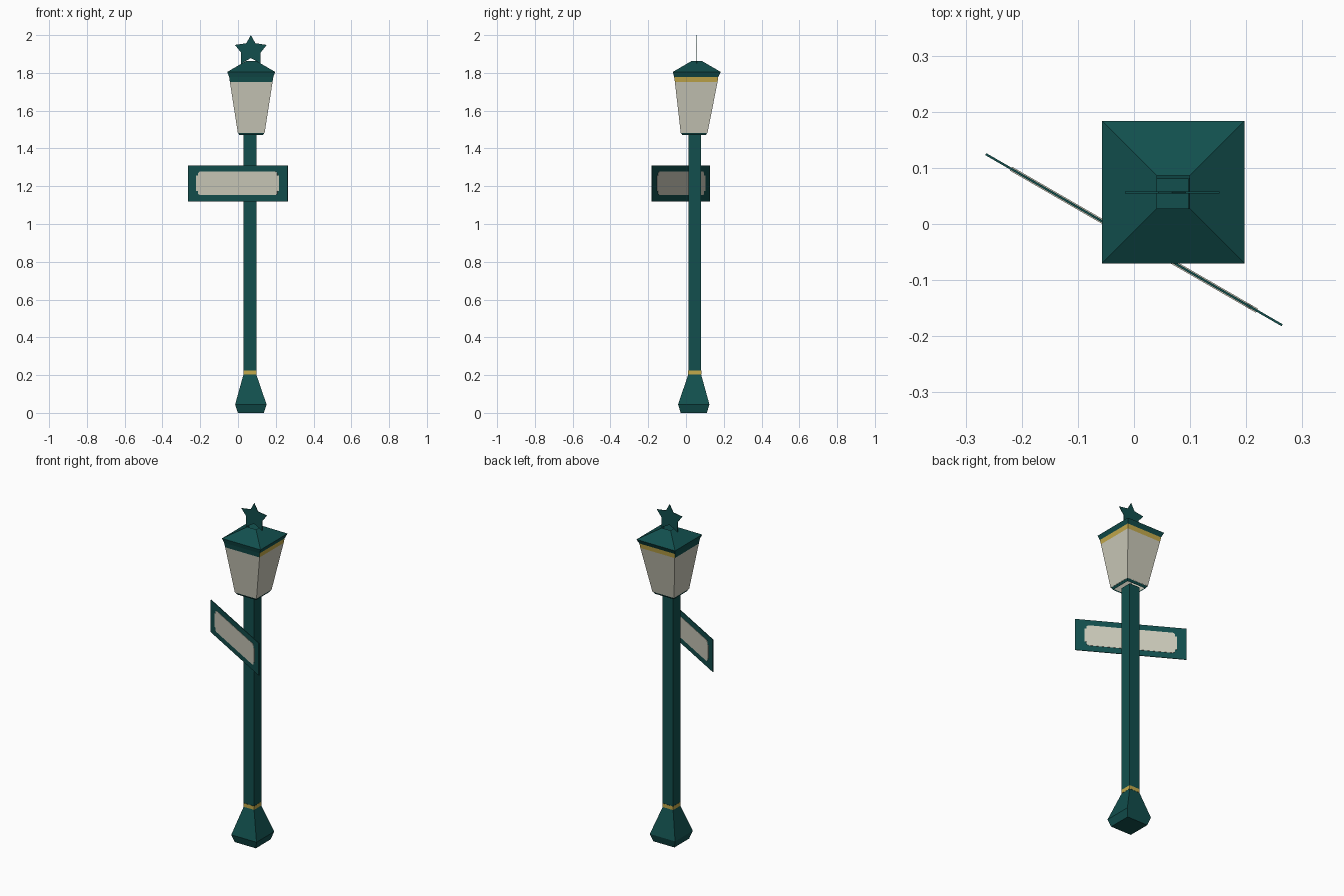
import bpy, math
from mathutils import Matrix

if "Cube" in bpy.data.objects:
    bpy.data.objects.remove(bpy.data.objects["Cube"])


def mat(name, rgb):
    m = bpy.data.materials.new(name)
    m.diffuse_color = (*rgb, 1)
    m.use_nodes = True
    m.node_tree.nodes["Principled BSDF"].inputs["Base Color"].default_value = m.diffuse_color
    return m


GREEN = mat("dark_green", (0.006, 0.078, 0.075))
GOLD = mat("gold", (0.55, 0.40, 0.07))
PANE = mat("cream_pane", (0.60, 0.59, 0.49))


def add(name, verts, faces, mats):
    me = bpy.data.meshes.new(name)
    me.from_pydata(verts, [], faces)
    for m in mats:
        me.materials.append(m)
    ob = bpy.data.objects.new(name, me)
    bpy.context.collection.objects.link(ob)
    return ob


def square_loft(name, rings, mats, bottom=False):
    """Open square shell through rings of (centre x, centre y, half width, z)."""
    verts = [(cx + sx * h, cy + sy * h, z) for cx, cy, h, z in rings
             for sx, sy in ((-1, -1), (1, -1), (1, 1), (-1, 1))]
    faces = [(4 * r + i, 4 * r + (i + 1) % 4, 4 * r + 4 + (i + 1) % 4, 4 * r + 4 + i)
             for r in range(len(rings) - 1) for i in range(4)]
    if bottom:
        faces.append((3, 2, 1, 0))
    return add(name, verts, faces, mats)


def plate(name, outline, thick, m, matrix):
    """Thin upright plate from an x-z outline (counter-clockwise from the front)."""
    n = len(outline)
    verts = [matrix @ Matrix.Translation((x, y, z)).translation
             for y in (-thick / 2, thick / 2) for x, z in outline]
    faces = [tuple(range(n)), tuple(range(2 * n - 1, n - 1, -1))]
    faces += [(i, n + i, n + (i + 1) % n, (i + 1) % n) for i in range(n)]
    return add(name, verts, faces, [m])


# Flared foot, gold collar and post
square_loft("base", [(0.068, 0.041, 0.069, 0), (0.068, 0.041, 0.083, 0.045),
                     (0.063, 0.046, 0.034, 0.203)], [GREEN], bottom=True)
square_loft("collar", [(0.063, 0.046, 0.035, 0.203), (0.063, 0.046, 0.035, 0.225)], [GOLD])
square_loft("post", [(0.063, 0.046, 0.034, 0.225), (0.063, 0.046, 0.034, 1.48)], [GREEN])

# Lantern: lower rim, panes, trim band, eave and roof with open top
square_loft("lantern_rim", [(0.070, 0.043, 0.062, 1.47), (0.070, 0.043, 0.070, 1.483)], [GREEN])
square_loft("lantern_panes", [(0.070, 0.043, 0.071, 1.483), (0.070, 0.054, 0.113, 1.752)], [PANE])
band = square_loft("trim_band", [(0.070, 0.054, 0.113, 1.752), (0.070, 0.054, 0.117, 1.779)],
                   [GREEN, GOLD])
for p in band.data.polygons:  # gold on the right and back, green elsewhere
    p.material_index = int(p.normal.x + p.normal.y > 0)
square_loft("roof", [(0.070, 0.054, 0.117, 1.779), (0.070, 0.057, 0.127, 1.805),
                     (0.070, 0.057, 0.029, 1.862)], [GREEN])

# Star finial on two straps
half = [(0.052, 1.846), (0.052, 1.908), (0.084, 1.948), (0.024, 1.957)]
star = [(0, 1.878), (0.030, 1.862)] + half + [(0, 2.0)]
star += [(-x, z) for x, z in reversed(half)] + [(-0.030, 1.862)]
plate("star_finial", star, 0.003, GREEN, Matrix.Translation((0.068, 0.056, 0)))

# Turned sign board with a notched-corner panel on both sides
turn = Matrix.Translation((0, -0.028, 1.215)) @ Matrix.Rotation(math.radians(-30), 4, 'Z')
plate("sign_board", [(-0.305, -0.096), (0.305, -0.096), (0.305, 0.096), (-0.305, 0.096)],
      0.004, GREEN, turn)
a, b, c = 0.253, 0.0625, 0.022
corner = [(a, b - c), (a - c / 2, b - c), (a - c / 2, b - c / 3), (a - c, b)]
panel = corner + [(-x, z) for x, z in reversed(corner)]
panel += [(-x, -z) for x, z in corner] + [(x, -z) for x, z in reversed(corner)]
plate("sign_panel", panel, 0.008, PANE, turn)
